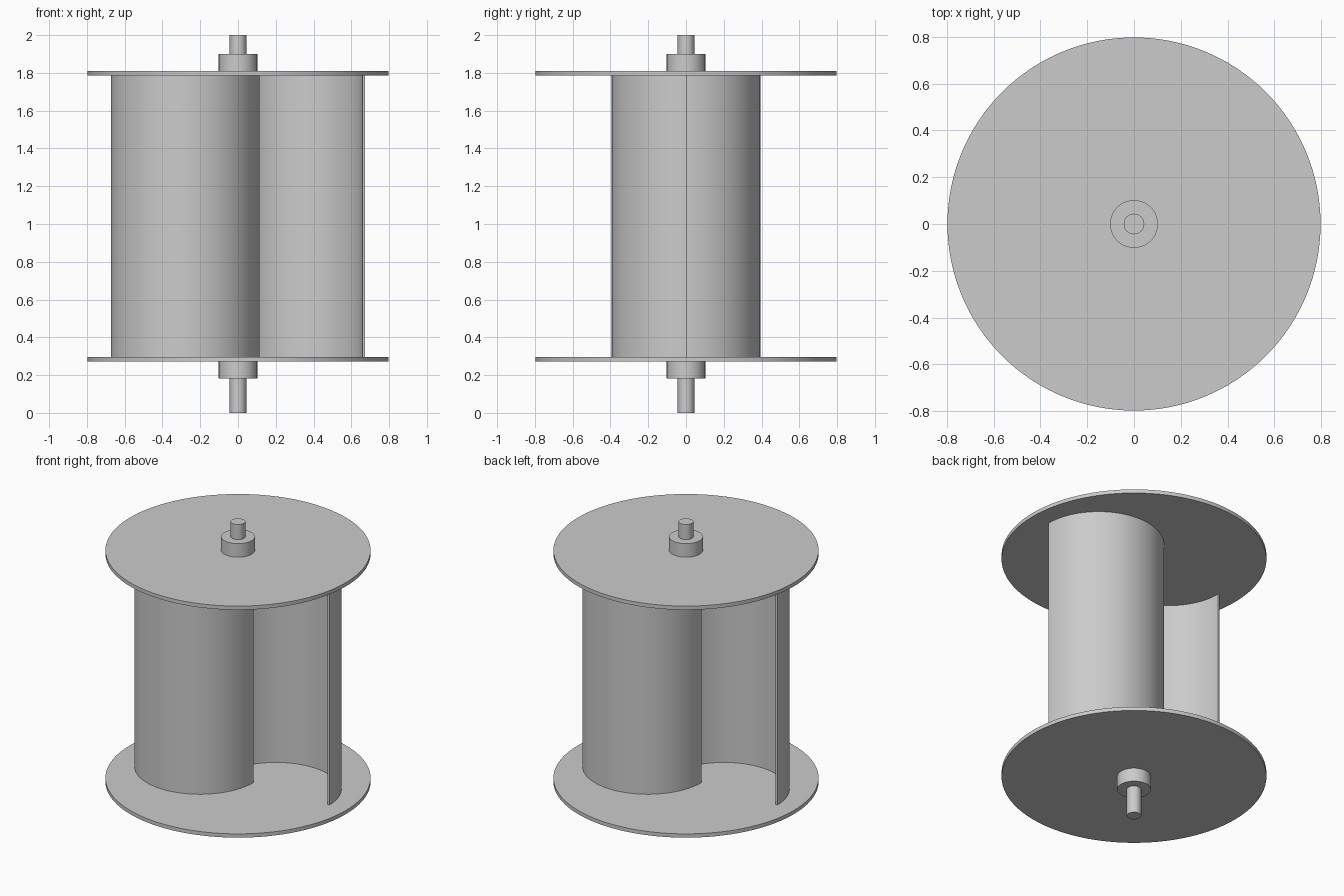
import bpy, bmesh, math
from mathutils import Matrix

cube = bpy.data.objects.get("Cube")
if cube:
    bpy.data.objects.remove(cube, do_unlink=True)

# Single material
grey = bpy.data.materials.new("light_grey")
grey.use_nodes = True
colour = (0.6, 0.6, 0.6, 1)
grey.diffuse_color = colour
grey.node_tree.nodes["Principled BSDF"].inputs["Base Color"].default_value = colour


def finish(name, bm):
    bmesh.ops.recalc_face_normals(bm, faces=bm.faces)
    mesh = bpy.data.meshes.new(name)
    bm.to_mesh(mesh)
    bm.free()
    obj = bpy.data.objects.new(name, mesh)
    bpy.context.collection.objects.link(obj)
    mesh.materials.append(grey)
    bpy.ops.object.select_all(action="DESELECT")
    obj.select_set(True)
    bpy.context.view_layer.objects.active = obj
    bpy.ops.object.shade_smooth_by_angle(angle=math.radians(30))
    return obj


def cylinder(name, radius, low, high, sides):
    bm = bmesh.new()
    bmesh.ops.create_cone(bm, cap_ends=True, segments=sides, radius1=radius,
                          radius2=radius, depth=high - low,
                          matrix=Matrix.Translation((0, 0, (low + high) / 2)))
    return finish(name, bm)


def blade(name, side):
    """Half-round shell; side 1 bulges to the back, -1 to the front."""
    outer, thickness, offset, steps = 0.394, 0.014, 0.279, 48
    bm = bmesh.new()
    rings = []
    for i in range(steps + 1):
        a = math.pi * i / steps
        c, s = side * math.cos(a), side * math.sin(a)
        rings.append([bm.verts.new((side * offset + r * c, r * s, z))
                      for r, z in ((outer, blade_low), (outer, blade_high),
                                   (outer - thickness, blade_high),
                                   (outer - thickness, blade_low))])
    for a, b in zip(rings, rings[1:]):
        for k in range(4):
            n = (k + 1) % 4
            bm.faces.new((a[k], b[k], b[n], a[n]))
    for end in (rings[0], rings[-1]):
        bm.faces.new(end)
    return finish(name, bm)


blade_low, blade_high = 0.297, 1.785
plate = 0.025

# Shaft and collars
cylinder("shaft", 0.044, 0, 2, 48)
cylinder("lower_collar", 0.102, 0.182, blade_low - plate, 64)
cylinder("upper_collar", 0.102, blade_high + plate, 1.9, 64)

# End plates
cylinder("lower_end_plate", 0.798, blade_low - plate, blade_low, 128)
cylinder("upper_end_plate", 0.798, blade_high, blade_high + plate, 128)

# Overlapping half-round blades
blade("front_blade", -1)
blade("back_blade", 1)
